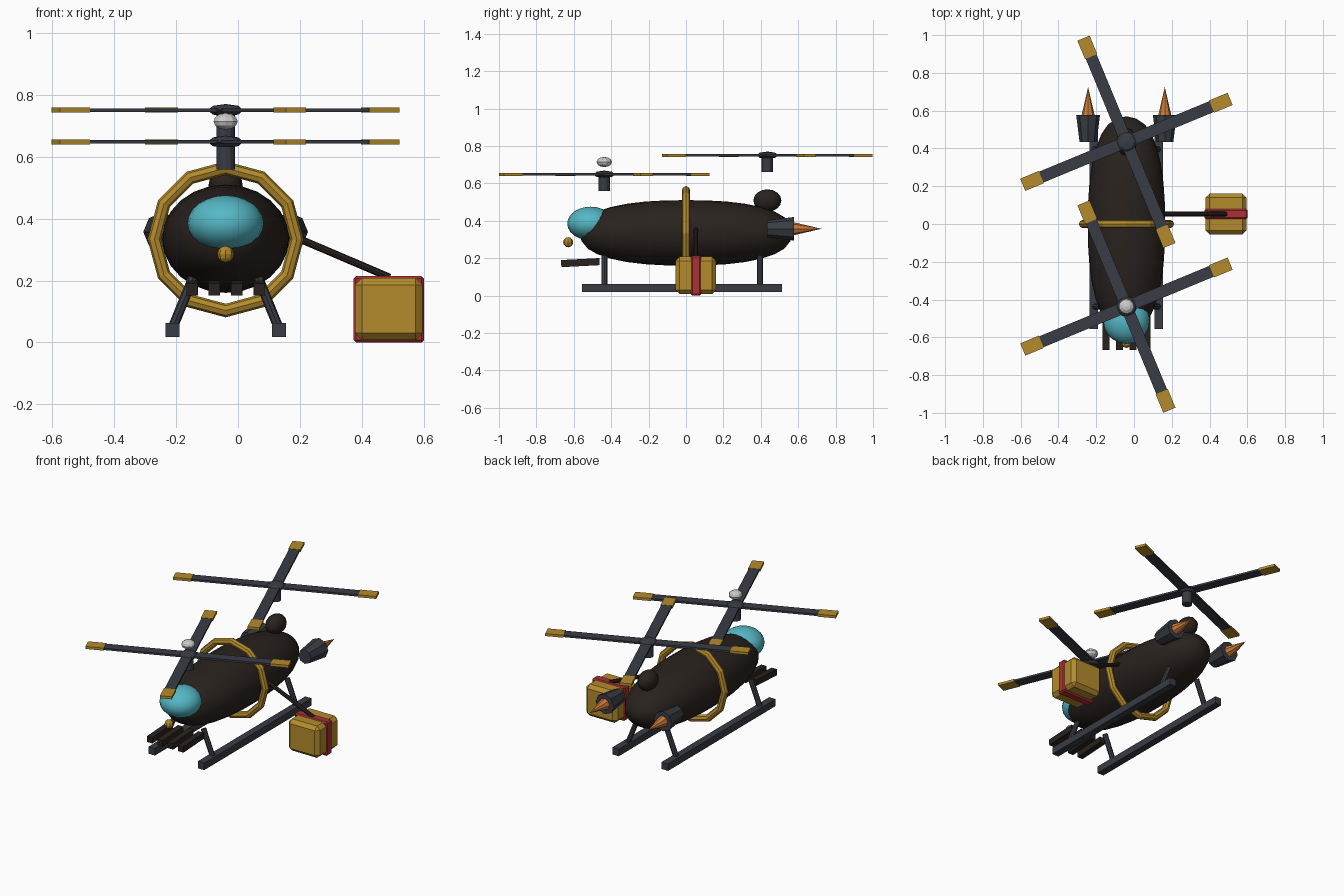
import bpy, bmesh, math
from mathutils import Vector, Matrix

if "Cube" in bpy.data.objects:
    bpy.data.objects.remove(bpy.data.objects["Cube"])

CX = -0.04  # aircraft centreline


def material(name, rgb):
    m = bpy.data.materials.new(name)
    m.diffuse_color = (*rgb, 1)
    m.use_nodes = True
    m.node_tree.nodes["Principled BSDF"].inputs["Base Color"].default_value = m.diffuse_color
    return m


HULL = material("hull_dark", (0.022, 0.016, 0.013))
STEEL = material("steel", (0.04, 0.045, 0.058))
GOLD = material("gold", (0.46, 0.26, 0.025))
TEAL = material("teal", (0.09, 0.48, 0.56))
RED = material("red", (0.42, 0.03, 0.035))
ORANGE = material("orange", (0.62, 0.2, 0.04))
WHITE = material("white", (0.7, 0.7, 0.67))


def finish(name, mat, smooth=False):
    ob = bpy.context.object
    ob.name = name
    ob.data.materials.append(mat)
    bpy.ops.object.transform_apply(location=False, rotation=True, scale=True)
    if smooth:
        bpy.ops.object.shade_smooth_by_angle(angle=math.radians(40))
    return ob


def ball(name, loc, radii, mat, seg=16, rings=10, smooth=True, rot=(0, 0, 0)):
    bpy.ops.mesh.primitive_uv_sphere_add(segments=seg, ring_count=rings, radius=1, location=loc, rotation=rot)
    bpy.context.object.scale = radii
    return finish(name, mat, smooth)


def box(name, loc, size, mat, rot=(0, 0, 0), bevel=0):
    bpy.ops.mesh.primitive_cube_add(size=1, location=loc, rotation=rot)
    bpy.context.object.scale = size
    ob = finish(name, mat)
    if bevel:
        b = ob.modifiers.new("bevel", "BEVEL")
        b.width, b.segments = bevel, 1
    return ob


def rod(name, a, b, r1, r2, mat, sides=8):
    a, b = Vector(a), Vector(b)
    d = b - a
    bpy.ops.mesh.primitive_cone_add(vertices=sides, radius1=r1, radius2=r2, depth=d.length,
                                    location=(a + b) / 2, rotation=d.to_track_quat('Z', 'Y').to_euler())
    return finish(name, mat)


# fuselage: slightly blunt ellipsoid with its poles fore and aft
hull = ball("fuselage", (CX, 0, 0.335), (0.205, 0.175, 0.57), HULL, 24, 16, rot=(math.pi / 2, 0, 0))
for v in hull.data.vertices:
    t = min(1, abs(v.co.y) / 0.57)
    k = math.sqrt(max(0, 1 - t * t))
    if k > 1e-4:
        f = (1 - t ** 2.4) ** (1 / 2.4) / k
        f = min(f, 1.25)
        v.co.x *= f
        v.co.z *= f

# cockpit glass, nose lamp, rear motor housing
ball("cockpit_glass", (CX, -0.51, 0.385), (0.123, 0.125, 0.09), TEAL, 20, 12)
ball("nose_lamp", (CX, -0.63, 0.285), (0.027, 0.027, 0.027), GOLD, 8, 6, False)
ball("rear_housing", (CX, 0.435, 0.508), (0.055, 0.075, 0.06), HULL, 12, 8)

# hoop around the fuselage
bpy.ops.mesh.primitive_torus_add(major_segments=12, minor_segments=8, major_radius=0.23, minor_radius=0.022,
                                 location=(CX, 0, 0.333), rotation=(math.pi / 2, 0, 0))
finish("fuselage_hoop", GOLD)

# nose barrels
for i in range(4):
    box(f"nose_barrel_{i + 1}", (-0.148 + 0.072 * i, -0.565, 0.176), (0.037, 0.205, 0.038), HULL,
        (math.radians(3), 0, 0))

# landing skids with struts, rear engines with flames
for s, side in ((-1, "left"), (1, "right")):
    x = CX + s * 0.172
    box(f"{side}_skid", (x, -0.022, 0.04), (0.045, 1.07, 0.044), STEEL)
    for y, end in ((-0.437, "front"), (0.395, "rear")):
        rod(f"{side}_{end}_strut", (x, y, 0.045), (CX + s * 0.105, y, 0.21), 0.016, 0.016, STEEL)
    ex = CX + s * 0.203
    rod(f"{side}_engine", (ex, 0.433, 0.357), (ex, 0.577, 0.357), 0.045, 0.063, STEEL)
    rod(f"{side}_flame", (ex, 0.57, 0.357), (ex, 0.725, 0.357), 0.036, 0, ORANGE)

# two four-blade rotors
for y, z, end in ((-0.437, 0.648, "front"), (0.435, 0.75, "rear")):
    rod(f"{end}_mast", (CX, y, z - 0.09), (CX, y, z), 0.03, 0.03, STEEL, 12)
    ball(f"{end}_hub", (CX, y, z), (0.058, 0.058, 0.02), STEEL, 8, 4, False)
    for i in range(4):
        a = math.radians(22.5 + 90 * i)
        d = Vector((math.cos(a), math.sin(a), 0))
        o = Vector((CX, y, z))
        box(f"{end}_blade_{i + 1}", o + d * 0.245, (0.49, 0.062, 0.012), STEEL, (0, 0, a))
        box(f"{end}_blade_tip_{i + 1}", o + d * 0.541, (0.106, 0.07, 0.016), GOLD, (0, 0, a))
ball("rotor_cap", (CX, -0.437, 0.714), (0.041, 0.041, 0.027), WHITE, 10, 6, False)

# slung cargo crate with strap and cable
box("cargo_crate", (0.487, 0.053, 0.108), (0.218, 0.217, 0.2), GOLD, bevel=0.022)
box("cargo_strap", (0.487, 0.053, 0.107), (0.228, 0.055, 0.214), RED, bevel=0.008)
rod("cargo_cable", (0.15, 0.053, 0.355), (0.49, 0.053, 0.21), 0.012, 0.012, HULL)
